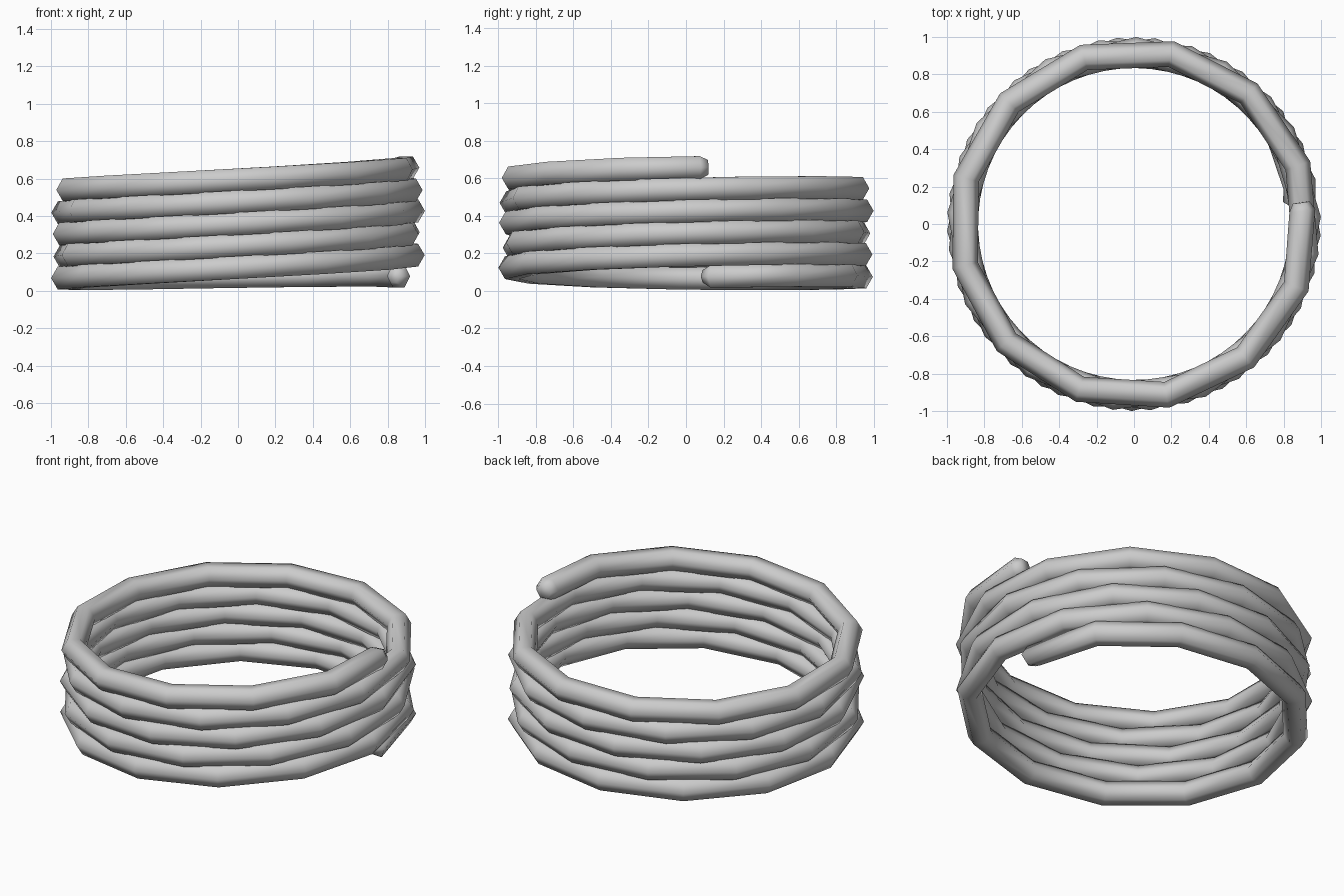
import bpy, bmesh
from math import sin, cos, pi, tau, radians
from mathutils import Vector

cube = bpy.data.objects.get("Cube")
if cube:
    bpy.data.objects.remove(cube, do_unlink=True)

TURNS, SEGMENTS, SIDES = 5, 62, 6
RADIUS, WIRE, PITCH, TILT = 0.93, 0.07, 0.117, 0.033
START = radians(8)

# Material
grey = bpy.data.materials.new("plain grey")
grey.use_nodes = True
colour = (0.6, 0.6, 0.6, 1)
grey.diffuse_color = colour
grey.node_tree.nodes["Principled BSDF"].inputs["Base Color"].default_value = colour


def centre(i):
    """Point on the slightly tilted helix."""
    a = START + TURNS * tau * i / SEGMENTS
    z = 0.075 + PITCH * a / tau + TILT * (cos(a) - 1) + 0.005 * sin(a)
    return Vector((RADIUS * cos(a), RADIUS * sin(a), z))


def ring(bm, point, along, size=WIRE):
    """Hexagonal wire section with a corner pointing outward."""
    out = along.cross(Vector((0, 0, 1))).normalized()
    up = out.cross(along).normalized()
    return [bm.verts.new(point + size * (cos(k * tau / SIDES) * out + sin(k * tau / SIDES) * up))
            for k in range(SIDES)]


# Coiled wire, with both ends drawn slightly inward and rounded off
bm = bmesh.new()
path = [centre(i) for i in range(SEGMENTS + 1)]
path[0] = Vector((0.86, 0.15, path[0].z))
path[-1] = Vector((0.9, 0.07, path[-1].z - 0.005))
dirs = [(centre(i + 1) - centre(i - 1)).normalized() for i in range(SEGMENTS + 1)]
dirs[0] = Vector((0.5, 0.86, 0)).normalized()
rings = [ring(bm, p, d) for p, d in zip(path, dirs)]
rings.insert(0, ring(bm, path[0] - dirs[0] * 0.06, dirs[0], WIRE * 0.55))
rings.append(ring(bm, path[-1] + dirs[-1] * 0.045, dirs[-1], WIRE * 0.65))
for a, b in zip(rings, rings[1:]):
    for k in range(SIDES):
        n = (k + 1) % SIDES
        bm.faces.new((a[k], a[n], b[n], b[k]))
bm.faces.new(rings[0])
bm.faces.new(rings[-1])
bmesh.ops.recalc_face_normals(bm, faces=bm.faces)

mesh = bpy.data.meshes.new("coiled_wire")
bm.to_mesh(mesh)
bm.free()
mesh.materials.append(grey)
coil = bpy.data.objects.new("coiled_wire", mesh)
bpy.context.collection.objects.link(coil)
bpy.context.view_layer.objects.active = coil
coil.select_set(True)
bpy.ops.object.shade_smooth_by_angle(angle=radians(75))
